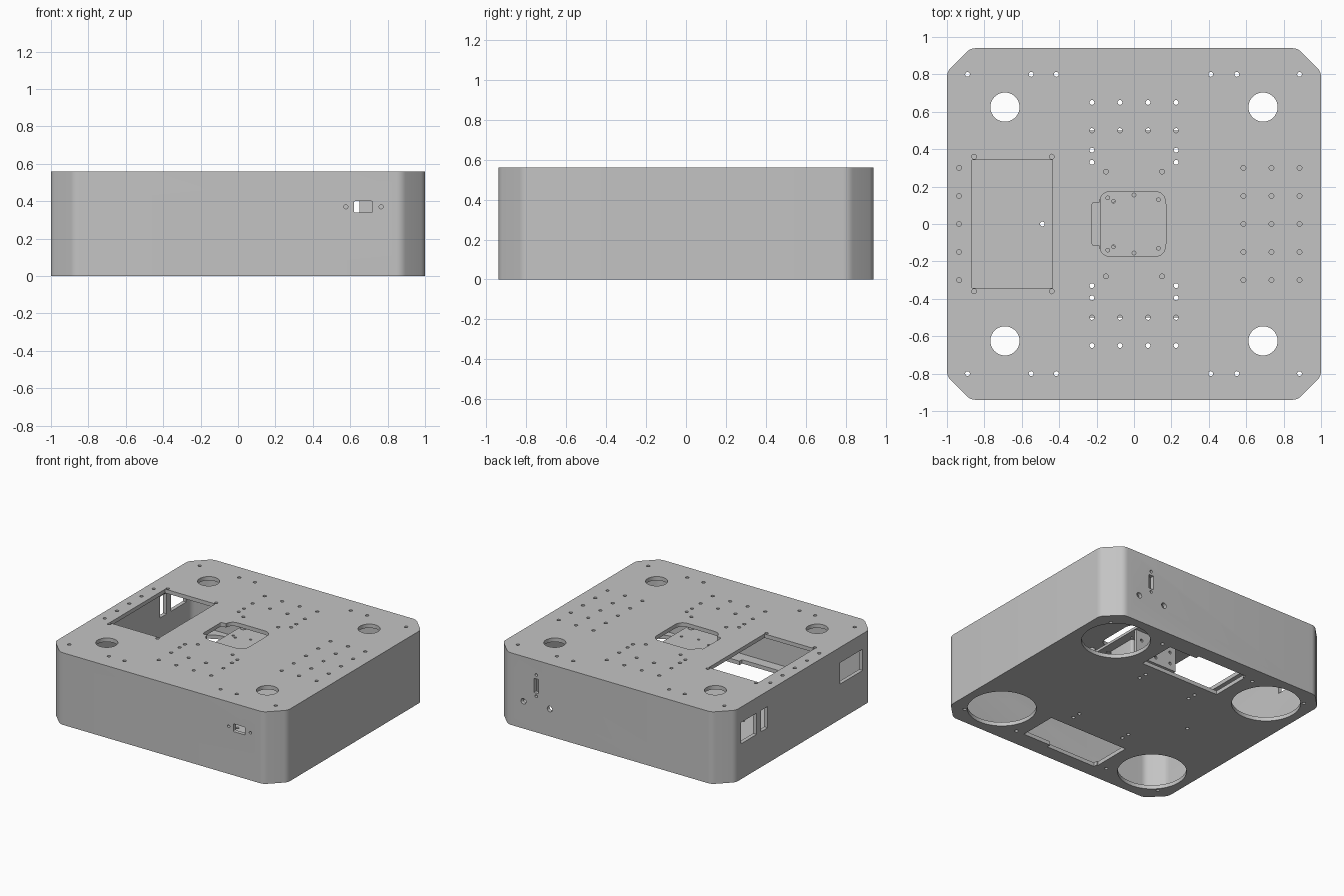
import bpy, bmesh, math

cube = bpy.data.objects.get("Cube")
if cube:
    bpy.data.objects.remove(cube, do_unlink=True)

grey = bpy.data.materials.new("light grey")
grey.use_nodes = True
grey.diffuse_color = (0.55, 0.55, 0.55, 1)
grey.node_tree.nodes["Principled BSDF"].inputs["Base Color"].default_value = (0.55, 0.55, 0.55, 1)

WALL, TOP = 0.03, 0.56


def prism(bm, outline, axis, low, high):
    """Extrude a flat outline along an axis."""
    place = {"x": lambda u, v, w: (w, u, v),
             "y": lambda u, v, w: (u, w, v),
             "z": lambda u, v, w: (u, v, w)}[axis]
    rings = [[bm.verts.new(place(u, v, w)) for u, v in outline] for w in (low, high)]
    n = len(outline)
    bm.faces.new(rings[0][::-1])
    bm.faces.new(rings[1])
    for i in range(n):
        j = (i + 1) % n
        bm.faces.new((rings[0][i], rings[0][j], rings[1][j], rings[1][i]))


def rect(u0, u1, v0, v1):
    return [(u0, v0), (u1, v0), (u1, v1), (u0, v1)]


def circle(u, v, r, sides=16):
    return [(u + r * math.cos(math.tau * i / sides), v + r * math.sin(math.tau * i / sides))
            for i in range(sides)]


def soften(points, r, steps=5):
    """Round every corner of an outline with a short curve."""
    out = []
    for i, (x, y) in enumerate(points):
        ends = []
        for px, py in (points[i - 1], points[(i + 1) % len(points)]):
            k = r / math.hypot(px - x, py - y)
            ends.append((x + (px - x) * k, y + (py - y) * k))
        (ax, ay), (bx, by) = ends
        for s in range(steps + 1):
            t = s / steps
            a, b, c = (1 - t) ** 2, 2 * t * (1 - t), t * t
            out.append((a * ax + b * x + c * bx, a * ay + b * y + c * by))
    return out


def octagon(inset):
    x, y, cut = 1 - inset, 0.94 - inset, 0.125 - inset * 0.58
    pts = [(x, cut - y), (x, y - cut), (x - cut, y), (cut - x, y),
           (-x, y - cut), (-x, cut - y), (cut - x, -y), (x - cut, -y)]
    return soften(pts, 0.03)


def build(name, shapes):
    bm = bmesh.new()
    for shape in shapes:
        prism(bm, *shape)
    bmesh.ops.recalc_face_normals(bm, faces=bm.faces)
    mesh = bpy.data.meshes.new(name)
    bm.to_mesh(mesh)
    bm.free()
    mesh.materials.append(grey)
    obj = bpy.data.objects.new(name, mesh)
    bpy.context.collection.objects.link(obj)
    return obj


def carve(obj, shapes):
    """Cut a group of prisms out of a part."""
    cutter = build("cutter", shapes)
    cutter.hide_render = True
    mod = obj.modifiers.new("cut", "BOOLEAN")
    mod.operation, mod.solver, mod.object = "DIFFERENCE", "EXACT", cutter
    bpy.context.view_layer.objects.active = obj
    bpy.ops.object.modifier_apply(modifier=mod.name)
    bpy.data.objects.remove(cutter, do_unlink=True)


def finish(obj):
    bpy.ops.object.select_all(action="DESELECT")
    obj.select_set(True)
    bpy.context.view_layer.objects.active = obj
    bpy.ops.object.shade_smooth_by_angle(angle=math.radians(35))


SIGNS = (-1, 1)
ROOF = ("z", TOP - 0.06, TOP + 0.04)
FLOOR = ("z", -0.04, 0.06)
BACK = ("y", 0.86, 1.0)
FRONT = ("y", -1.0, -0.86)
SIDE = ("x", -1.1, -0.92)

# Hollow casing
casing = build("casing", [(octagon(0), "z", 0, TOP)])
carve(casing, [(octagon(WALL), "z", WALL, TOP - WALL)])

# Large openings in roof and floor
large = [(rect(-0.865, -0.435, -0.342, 0.342), *ROOF),
         (soften(rect(-0.185, 0.17, -0.175, 0.175), 0.07), *ROOF)]
for sx in SIGNS:
    for sy in SIGNS:
        large.append((circle(sx * 0.69, sy * 0.625, 0.078, 40), *ROOF))
        large.append((circle(sx * 0.69, sy * 0.625, 0.243, 56), *FLOOR))
for sy in SIGNS:
    large.append((rect(-0.34, 0.34, *sorted((sy * 0.5, sy * 0.8))), *FLOOR))
carve(casing, large)

# Tabs widening the openings
tabs = [(soften(rect(-0.225, -0.16, -0.115, 0.115), 0.015), *ROOF)]
for sy in SIGNS:
    tabs.append((rect(-0.33, 0.1, *sorted((sy * 0.78, sy * 0.83))), *FLOOR))
carve(casing, tabs)

# Screw holes
both, roof_only = [(-0.49, 0)], []
for sy in SIGNS:
    both += [(x, sy * 0.8) for x in (-0.89, -0.55, -0.415, 0.41, 0.55, 0.885)]
    both += [(x, sy * y) for x in (-0.225, 0.225) for y in (0.33, 0.395)]
    roof_only += [(x, sy * y) for x in (-0.225, -0.075, 0.075, 0.225) for y in (0.5, 0.65)]
    roof_only += [(x, sy * 0.28) for x in (-0.15, 0.15)]
    roof_only += [(x, sy * 0.36) for x in (-0.855, -0.44)]
for x in (-0.935, 0.585, 0.735, 0.885):
    roof_only += [(x, i * 0.15) for i in range(-2, 3)]
holes = [(circle(x, y, 0.013, 12), *FLOOR) for x, y in both]
holes += [(circle(x, y, 0.013, 12), *ROOF) for x, y in both[1:] + roof_only]
carve(casing, holes)

# Wall ports: front socket, back switch and jacks, side windows
ports = [(soften(rect(0.62, 0.72, 0.34, 0.4), 0.008), *FRONT),
         (rect(0.61, 0.65, 0.305, 0.415), *BACK)]
ports += [(circle(x, 0.37, 0.011, 12), *FRONT) for x in (0.577, 0.765)]
ports += [(circle(0.63, z, 0.011, 12), *BACK) for z in (0.28, 0.445)]
ports += [(circle(x, 0.212, 0.022), *BACK) for x in (0.513, 0.739)]
ports += [(rect(y0, y1, 0.275, 0.44), *SIDE)
          for y0, y1 in ((0.56, 0.75), (0.425, 0.51), (-0.74, -0.46))]
carve(casing, ports)
finish(casing)

# Deck beneath the central opening
deck = build("mount_deck", [(soften(rect(-0.18, 0.19, -0.31, 0.31), 0.04), "z", 0.45, 0.47)])
deck_holes = [(0, 0.155), (0, -0.155)]
for sy in SIGNS:
    deck_holes += [(-0.14, sy * 0.14), (-0.11, sy * 0.122), (0.13, sy * 0.13)]
carve(deck, [(circle(x, y, 0.01, 10), "z", 0.43, 0.49) for x, y in deck_holes])
finish(deck)

# Standoffs holding the deck to the roof
finish(build("deck_standoffs", [(circle(sx * 0.15, sy * 0.28, 0.024), "z", 0.47, TOP - WALL)
                                for sx in SIGNS for sy in SIGNS]))

# Motor and drilled bracket hanging from the deck
finish(build("motor_body", [(soften(rect(-0.12, 0.12, -0.12, 0.12), 0.02), "z", 0.24, 0.45)]))
bracket = build("motor_bracket", [(rect(-0.18, 0.18, 0.24, 0.45), "y", 0.22, 0.24)])
carve(bracket, [(circle(x, z, 0.012, 10), "y", 0.2, 0.26)
                for x in (-0.13, 0, 0.13) for z in (0.29, 0.38)])
finish(bracket)
